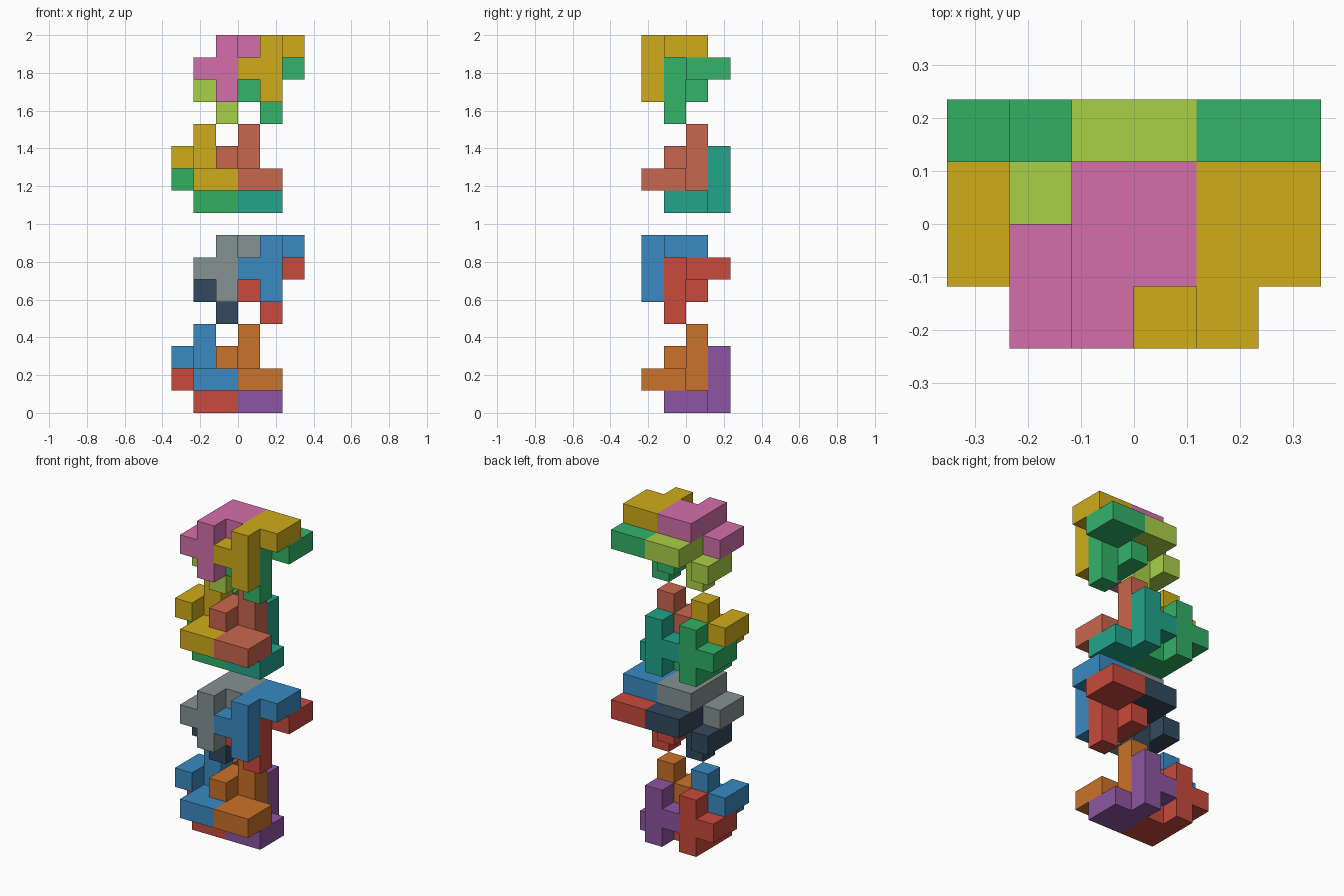
import bpy, bmesh
from mathutils import Vector

if "Cube" in bpy.data.objects:
    bpy.data.objects.remove(bpy.data.objects["Cube"])

U = 2 / 17  # edge of one cubic cell

# One interlocking piece: upright post, 2x2 foot, side hook (cell coordinates)
POST = [(0, 0, z) for z in (1, 2, 3)]
FOOT = [(x, y, 1) for x in (0, 1) for y in (-2, -1)]
HOOK = [(-1, 0, 2), (-1, -1, 2)]
UPRIGHT = POST + FOOT + HOOK
# The same piece turned half round about x, used in the upper half
HANGING = [(x + 1, -2 - y, 8 - z) for x, y, z in UPRIGHT]


def material(name, hexcol):
    mat = bpy.data.materials.new(name)
    rgb = [int(hexcol[i:i + 2], 16) / 255 for i in (0, 2, 4)]
    mat.diffuse_color = [((c + 0.055) / 1.055) ** 2.4 for c in rgb] + [1]
    mat.use_nodes = True
    mat.node_tree.nodes["Principled BSDF"].inputs["Base Color"].default_value = mat.diffuse_color
    return mat


def add_piece(name, cells, offset, hexcol):
    """Outer skin of a set of unit cells, with coplanar faces merged."""
    cells = {tuple(c + o for c, o in zip(cell, offset)) for cell in cells}
    bm = bmesh.new()
    for cell in sorted(cells):
        centre = Vector(cell) + Vector((0.5, 0.5, 0.5))
        for axis in range(3):
            for sign in (-1, 1):
                near = list(cell)
                near[axis] += sign
                if tuple(near) in cells:
                    continue
                n, a, b = Vector(), Vector(), Vector()
                n[axis] = sign * 0.5
                a[(axis + 1) % 3] = 0.5
                b[(axis + 2) % 3] = 0.5 * sign
                corners = (-a - b, a - b, a + b, b - a)
                bm.faces.new([bm.verts.new((centre + n + c) * U) for c in corners])
    bmesh.ops.remove_doubles(bm, verts=bm.verts, dist=1e-4)
    bmesh.ops.dissolve_limit(bm, angle_limit=0.01, verts=bm.verts, edges=bm.edges)
    mesh = bpy.data.meshes.new(name)
    bm.to_mesh(mesh)
    bm.free()
    mesh.materials.append(material(name + "_colour", hexcol))
    bpy.context.collection.objects.link(bpy.data.objects.new(name, mesh))


# Colours per half: front right, front left, back right, back left
STACKS = [
    ("lower", 0, ["CA7229", "3A8AC2", "8E55A2", "C94A3C"],
                 ["3A8AC2", "859292", "C94A3C", "34495E"]),
    ("upper", 9, ["C9674F", "D0AC1A", "22A58A", "31B064"],
                 ["D0AC1A", "D46FAA", "33B469", "A9D047"]),
]
SLOTS = [("front_right", 0, 0), ("front_left", -2, 0),
         ("back_right", 0, 1), ("back_left", -2, 1)]

for stack, dz, base_cols, top_cols in STACKS:
    for half, cells, cols in (("base", UPRIGHT, base_cols), ("top", HANGING, top_cols)):
        for (slot, dx, back), col in zip(SLOTS, cols):
            add_piece(f"{stack}_{half}_{slot}_piece", cells, (dx, back, dz - back), col)
